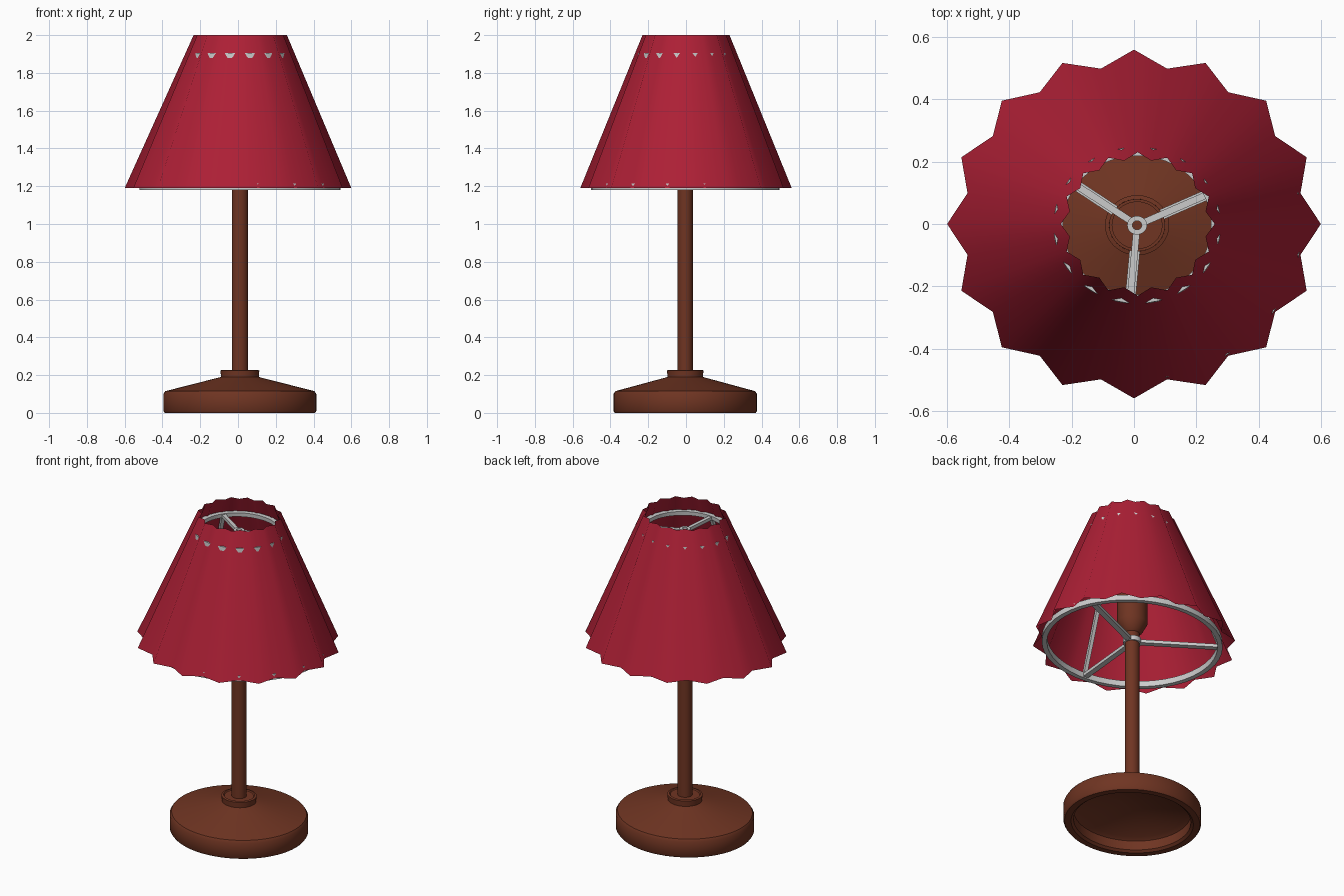
import bpy
from math import cos, sin, radians, pi
from mathutils import Vector

if "Cube" in bpy.data.objects:
    bpy.data.objects.remove(bpy.data.objects["Cube"])

SQUASH = 0.937          # the whole lamp is slightly narrower in y
CX, CY = 0.01, -0.004   # axis of stand and frame


def material(name, rgb):
    m = bpy.data.materials.new(name)
    m.diffuse_color = (*rgb, 1)
    m.use_nodes = True
    m.node_tree.nodes["Principled BSDF"].inputs["Base Color"].default_value = m.diffuse_color
    return m


WOOD = material("dark_wood", (0.16, 0.035, 0.016))
CLOTH = material("red_cloth", (0.42, 0.014, 0.036))


def make(name, verts, faces, mat=None, angle=35):
    me = bpy.data.meshes.new(name)
    me.from_pydata(verts, [], faces)
    ob = bpy.data.objects.new(name, me)
    bpy.context.collection.objects.link(ob)
    if mat:
        me.materials.append(mat)
    bpy.ops.object.select_all(action='DESELECT')
    ob.select_set(True)
    bpy.context.view_layer.objects.active = ob
    bpy.ops.object.shade_smooth_by_angle(angle=radians(angle))
    return ob


def lathe(name, profile, mat=None, n=48, closed=False):
    """Spin (radius, z) points around the lamp axis."""
    verts = [(CX + r * cos(2 * pi * i / n), CY + SQUASH * r * sin(2 * pi * i / n), z)
             for r, z in profile for i in range(n)]
    k = len(profile)
    faces = [(j * n + i, j * n + (i + 1) % n,
              (j + 1) % k * n + (i + 1) % n, (j + 1) % k * n + i)
             for j in range(k if closed else k - 1) for i in range(n)]
    if not closed:
        faces += [tuple(reversed(range(n))), tuple(range((k - 1) * n, k * n))]
    return make(name, verts, faces, mat)


def bar(name, a, b, width, height):
    """Rectangular bar between two points."""
    a, b = Vector(a), Vector(b)
    d = (b - a).normalized()
    side = d.cross(Vector((0, 0, 1))).normalized()
    up = side.cross(d)
    verts = [p + side * s * width / 2 + up * t * height / 2
             for p in (a, b) for s, t in ((-1, -1), (1, -1), (1, 1), (-1, 1))]
    faces = [(i, (i + 1) % 4, 4 + (i + 1) % 4, 4 + i) for i in range(4)]
    faces += [(3, 2, 1, 0), (4, 5, 6, 7)]
    return make(name, verts, faces)


def frame_point(r, deg, z):
    return (CX + r * cos(radians(deg)), CY + SQUASH * r * sin(radians(deg)), z)


# Hollow base with collar
lathe("base", [(0.07, 0.14), (0.32, 0.085), (0.345, 0.07), (0.345, 0.012), (0.36, 0.0),
               (0.398, 0.0), (0.405, 0.01), (0.405, 0.1), (0.395, 0.115),
               (0.1, 0.19), (0.103, 0.225), (0.09, 0.228), (0.085, 0.222), (0.03, 0.222)], WOOD, 64)

# Pole and bulb socket cup
lathe("pole", [(0.043, 0.15), (0.043, 1.29)], WOOD, 32)
lathe("socket", [(0.043, 1.25), (0.06, 1.265), (0.09, 1.32), (0.09, 1.52),
                 (0.08, 1.52), (0.08, 1.36), (0.02, 1.36)], WOOD, 32)

# Pleated shade: 16 outer folds, 16 inner folds
FOLDS, ROWS = 32, 8
verts = []
for j in range(ROWS + 1):
    t = j / ROWS
    for i in range(FOLDS):
        low, high = (0.6, 0.247) if i % 2 == 0 else (0.545, 0.222)
        r, a = low + (high - low) * t, 2 * pi * i / FOLDS
        verts.append((0.012 * t + r * cos(a), 0.933 * r * sin(a), 1.19 + 0.81 * t))
faces = [(j * FOLDS + i, j * FOLDS + (i + 1) % FOLDS,
          (j + 1) * FOLDS + (i + 1) % FOLDS, (j + 1) * FOLDS + i)
         for j in range(ROWS) for i in range(FOLDS)]
make("shade", verts, faces, CLOTH, 80)


# Wire frame rings
def ring(name, outer, z0, z1, slope):
    lathe(name, [(outer - 0.03, z0), (outer, z0), (outer - slope, z1), (outer - 0.03 - slope, z1)],
          closed=True)


ring("top_ring", 0.27, 1.88, 1.905, 0.002)
ring("bottom_ring", 0.532, 1.18, 1.215, 0.002)

# Hubs
for name, r0, r1, z in (("top_hub", 0.015, 0.032, 1.89), ("bottom_hub", 0.04, 0.053, 1.2)):
    lathe(name, [(r0, z - 0.015), (r1, z - 0.015), (r1, z + 0.015), (r0, z + 0.015)], n=32, closed=True)

# Three spokes per ring, and struts joining the rings
for k, deg in enumerate((25, 145, 265)):
    bar(f"top_spoke_{k}", frame_point(0.025, deg, 1.89), frame_point(0.255, deg, 1.89), 0.022, 0.02)
    bar(f"bottom_spoke_{k}", frame_point(0.045, deg, 1.197), frame_point(0.515, deg, 1.197), 0.034, 0.02)
    bar(f"strut_{k}", frame_point(0.515, deg, 1.2), frame_point(0.25, deg, 1.89), 0.022, 0.018)
